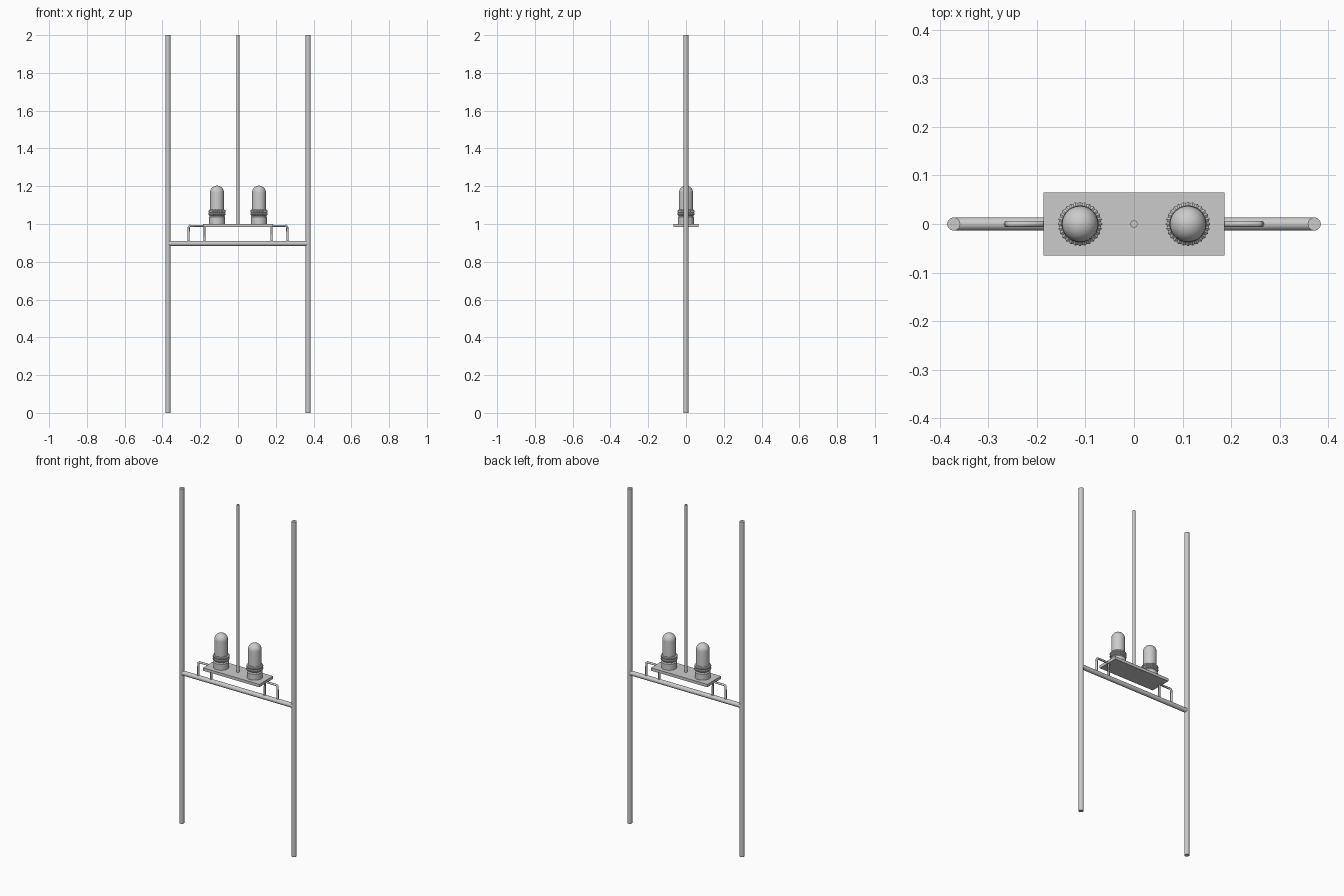
import bpy, bmesh, math
from mathutils import Vector

if "Cube" in bpy.data.objects:
    bpy.data.objects.remove(bpy.data.objects["Cube"])


def finish(bm, name, smooth=True):
    bmesh.ops.recalc_face_normals(bm, faces=bm.faces)
    mesh = bpy.data.meshes.new(name)
    bm.to_mesh(mesh)
    bm.free()
    ob = bpy.data.objects.new(name, mesh)
    bpy.context.collection.objects.link(ob)
    if smooth:
        bpy.ops.object.select_all(action='DESELECT')
        ob.select_set(True)
        bpy.context.view_layer.objects.active = ob
        bpy.ops.object.shade_smooth_by_angle(angle=math.radians(35))
    return ob


def rod(name, a, b, r, sides=24):
    a, b = Vector(a), Vector(b)
    bm = bmesh.new()
    bmesh.ops.create_cone(bm, cap_ends=True, segments=sides, radius1=r,
                          radius2=r, depth=(b - a).length)
    ob = finish(bm, name)
    ob.location = (a + b) / 2
    ob.rotation_euler = (b - a).to_track_quat('Z', 'Y').to_euler()
    return ob


def lathe(name, profile, x, sides=40, notch=0.0):
    # Spin (radius, z) pairs; notch pulls in every other column for knurling
    bm = bmesh.new()
    rings = []
    for r, z in profile:
        ring = []
        for i in range(sides):
            a = 2 * math.pi * i / sides
            k = r - (notch if i % 2 else 0)
            ring.append(bm.verts.new((k * math.cos(a), k * math.sin(a), z)))
        rings.append(ring)
    for lo, hi in zip(rings, rings[1:]):
        for i in range(sides):
            j = (i + 1) % sides
            bm.faces.new((lo[i], lo[j], hi[j], hi[i]))
    bm.faces.new(rings[0][::-1])
    bm.faces.new(rings[-1])
    ob = finish(bm, name)
    ob.location.x = x
    return ob


def bent_wire(name, points, r):
    curve = bpy.data.curves.new(name, 'CURVE')
    curve.dimensions = '3D'
    curve.bevel_depth = r
    curve.bevel_resolution = 2
    curve.use_fill_caps = True
    spline = curve.splines.new('POLY')
    spline.points.add(len(points) - 1)
    for p, (x, z) in zip(spline.points, points):
        p.co = (x, 0, z, 1)
    ob = bpy.data.objects.new(name, curve)
    bpy.context.collection.objects.link(ob)


# Crossbar between the uprights
rod("crossbar", (-0.37, 0, 0.897), (0.37, 0, 0.897), 0.0135)

# Mounting plate
bm = bmesh.new()
bmesh.ops.create_cube(bm, size=1)
bmesh.ops.scale(bm, vec=(0.372, 0.13, 0.017), verts=bm.verts)
bmesh.ops.translate(bm, vec=(0, 0, 0.992), verts=bm.verts)
finish(bm, "mounting_plate", smooth=False)

# Thin central rod
rod("center_rod", (0, 0, 0.99), (0, 0, 2), 0.0075, 16)

# Lamp profiles
base = [(0.043, 1.0), (0.043, 1.036), (0.038, 1.042), (0.038, 1.08)]
collar = [(0.038, 1.043), (0.046, 1.049), (0.046, 1.056), (0.042, 1.060),
          (0.046, 1.064), (0.046, 1.071), (0.038, 1.077)]
R, TOP = 0.037, 1.203
dome = [(R, 1.06)] + [(R * math.cos(t), TOP - R + R * math.sin(t))
                      for t in (math.radians(89.5) * i / 10 for i in range(11))]

for side, s in (("left", -1), ("right", 1)):
    # Upright pole
    rod(side + "_upright", (s * 0.371, 0, 0), (s * 0.371, 0, 2), 0.0135)
    # Staple bracket carrying the plate
    bent_wire(side + "_bracket", [(s * 0.177, 0.897), (s * 0.177, 0.99),
                                  (s * 0.254, 0.99), (s * 0.260, 0.985),
                                  (s * 0.262, 0.960), (s * 0.262, 0.897)], 0.0065)
    # Lamp: base, knurled collar, glass dome
    lathe(side + "_lamp_base", base, s * 0.111)
    lathe(side + "_lamp_collar", collar, s * 0.111, 56, 0.003)
    lathe(side + "_lamp_dome", dome, s * 0.111)
